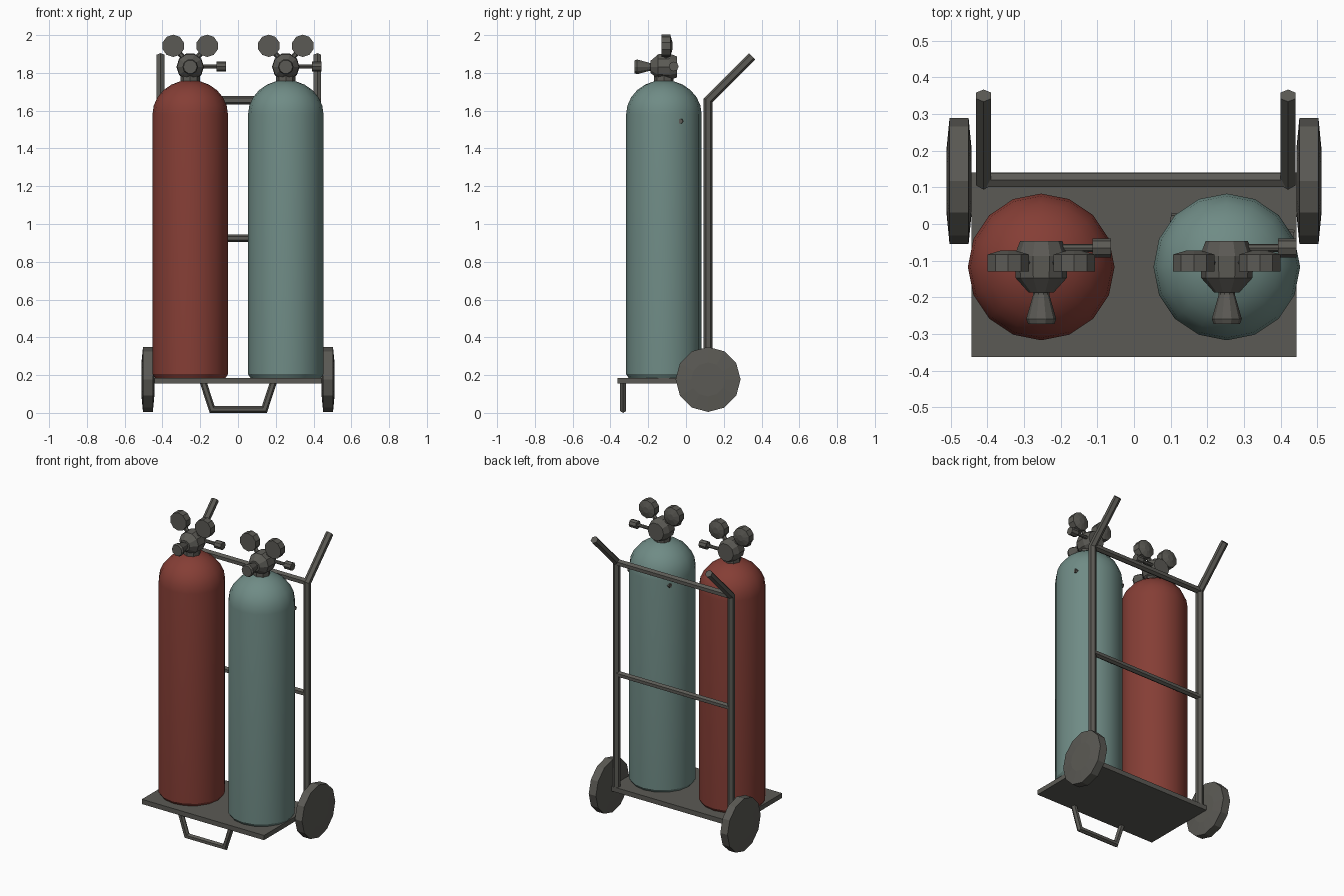
import bpy, bmesh, math
from mathutils import Vector, Matrix

if "Cube" in bpy.data.objects:
    bpy.data.objects.remove(bpy.data.objects["Cube"])


def material(name, rgb):
    m = bpy.data.materials.new(name)
    m.diffuse_color = (*rgb, 1)
    m.use_nodes = True
    m.node_tree.nodes["Principled BSDF"].inputs["Base Color"].default_value = m.diffuse_color
    return m


GREY = material("dark grey metal", (0.105, 0.102, 0.09))
RED = material("dull red paint", (0.235, 0.048, 0.036))
TEAL = material("grey teal paint", (0.16, 0.26, 0.237))


def finish(name, bm, mat, smooth=False):
    bmesh.ops.recalc_face_normals(bm, faces=bm.faces)
    me = bpy.data.meshes.new(name)
    bm.to_mesh(me)
    bm.free()
    me.materials.append(mat)
    ob = bpy.data.objects.new(name, me)
    bpy.context.collection.objects.link(ob)
    if smooth:
        bpy.context.view_layer.objects.active = ob
        ob.select_set(True)
        bpy.ops.object.shade_smooth_by_angle(angle=math.radians(30))
        ob.select_set(False)
    return ob


def skin(bm, rings):
    """Join successive vertex rings and cap both ends."""
    for a, b in zip(rings, rings[1:]):
        n = len(a)
        for i in range(n):
            bm.faces.new((a[i], a[(i + 1) % n], b[(i + 1) % n], b[i]))
    bm.faces.new(rings[0])
    bm.faces.new(rings[-1])


def lathe(name, profile, origin, axis, sides, mat, phase=0.0, smooth=False):
    """Turn (radius, distance along axis) points about an axis."""
    bm = bmesh.new()
    rot = Vector(axis).to_track_quat('Z', 'Y').to_matrix().to_4x4()
    mtx = Matrix.Translation(origin) @ rot
    rings = []
    for r, h in profile:
        rings.append([bm.verts.new(mtx @ Vector((
            r * math.cos(2 * math.pi * i / sides + phase),
            r * math.sin(2 * math.pi * i / sides + phase), h)))
            for i in range(sides)])
    skin(bm, rings)
    return finish(name, bm, mat, smooth)


def tube(name, pts, r, u, sides=6):
    """Mitred pipe along a planar path; u is the normal of its plane."""
    bm = bmesh.new()
    p = [Vector(q) for q in pts]
    u = Vector(u)
    rings = []
    for i, q in enumerate(p):
        t0 = (q - p[i - 1]).normalized() if i else (p[1] - q).normalized()
        t1 = (p[i + 1] - q).normalized() if i < len(p) - 1 else t0
        t = (t0 + t1).normalized()
        v = t.cross(u).normalized() / max(t.dot(t0), 0.3)
        rings.append([bm.verts.new(q + r * (
            v * math.cos(2 * math.pi * k / sides) +
            u * math.sin(2 * math.pi * k / sides))) for k in range(sides)])
    skin(bm, rings)
    return finish(name, bm, GREY)


def box(name, lo, hi):
    bm = bmesh.new()
    bmesh.ops.create_cube(bm, size=1)
    lo, hi = Vector(lo), Vector(hi)
    for v in bm.verts:
        v.co = Vector([(a + b) / 2 + c * (b - a) for a, b, c in zip(lo, hi, v.co)])
    return finish(name, bm, GREY)


# Trolley: platform, uprights with raked handles, cross bars, front foot
box("platform", (-0.443, -0.363, 0.155), (0.443, 0.14, 0.186))
LEFT, RIGHT = -0.41, 0.42
for side, x in (("left", LEFT), ("right", RIGHT)):
    tube(side + "_upright_handle",
         [(x, 0.117, 0.17), (x, 0.117, 1.655), (x, 0.35, 1.888)], 0.0235, (1, 0, 0))
for name, z, r in (("upper_cross_bar", 1.655, 0.022), ("middle_cross_bar", 0.925, 0.02)):
    tube(name, [(LEFT, 0.12, z), (RIGHT, 0.12, z)], r, (0, 1, 0))
tube("front_foot", [(-0.185, -0.333, 0.165), (-0.137, -0.333, 0.018),
                    (0.14, -0.333, 0.018), (0.188, -0.333, 0.165)], 0.018, (0, 1, 0))

# Wheels, slightly domed on both faces
for side, s in (("left", -1), ("right", 1)):
    lathe(side + "_wheel",
          [(0.09, -0.034), (0.172, -0.026), (0.172, 0.026), (0.09, 0.034)],
          (s * 0.477, 0.117, 0.177), (1, 0, 0), 12, GREY)

# Gas bottles with their valves and gauges
TY = -0.117
dome = [(0.2 * math.cos(a), 1.58 + 0.182 * math.sin(a))
        for a in [math.radians(15 * k) for k in range(6)]]
for side, x, mat in (("left", -0.253, RED), ("right", 0.253, TEAL)):
    lathe(side + "_tank", [(0.187, 0.185), (0.2, 0.205)] + dome + [(0.012, 1.762)],
          (x, TY, 0), (0, 0, 1), 16, mat, smooth=True)
    lathe(side + "_valve_neck", [(0.052, 1.74), (0.052, 1.785)],
          (x, TY, 0), (0, 0, 1), 8, GREY)
    # Valve body, faceted ball turned about y
    lathe(side + "_valve_body",
          [(0.034, -0.07), (0.07, -0.03), (0.073, 0.03), (0.058, 0.07)],
          (x, TY, 1.832), (0, 1, 0), 10, GREY)
    # Flared knob facing forward
    lathe(side + "_front_knob",
          [(0.022, 0.05), (0.022, 0.075), (0.041, 0.142), (0.036, 0.155)],
          (x, TY, 1.832), (0, -1, 0), 10, GREY)
    # Side outlet
    lathe(side + "_outlet",
          [(0.011, 0.03), (0.011, 0.14), (0.026, 0.14), (0.026, 0.19)],
          (x, -0.065, 1.834), (1, 0, 0), 8, GREY)
    # Pair of gauges on angled stems
    for label, s in (("a", -1), ("b", 1)):
        gx = x + s * 0.09
        tube(f"{side}_gauge_stem_{label}",
             [(x + s * 0.02, -0.105, 1.86), (gx, -0.105, 1.944)], 0.014, (0, 1, 0))
        lathe(f"{side}_gauge_{label}",
              [(0.059, -0.13), (0.059, -0.083), (0.02, -0.072)],
              (gx, 0, 1.943), (0, 1, 0), 10, GREY, phase=math.pi / 2)

# Small pin showing through the right bottle
tube("tank_pin", [(0.436, -0.03, 1.545), (0.1, 0.017, 1.545)], 0.014, (0, 0, 1))
